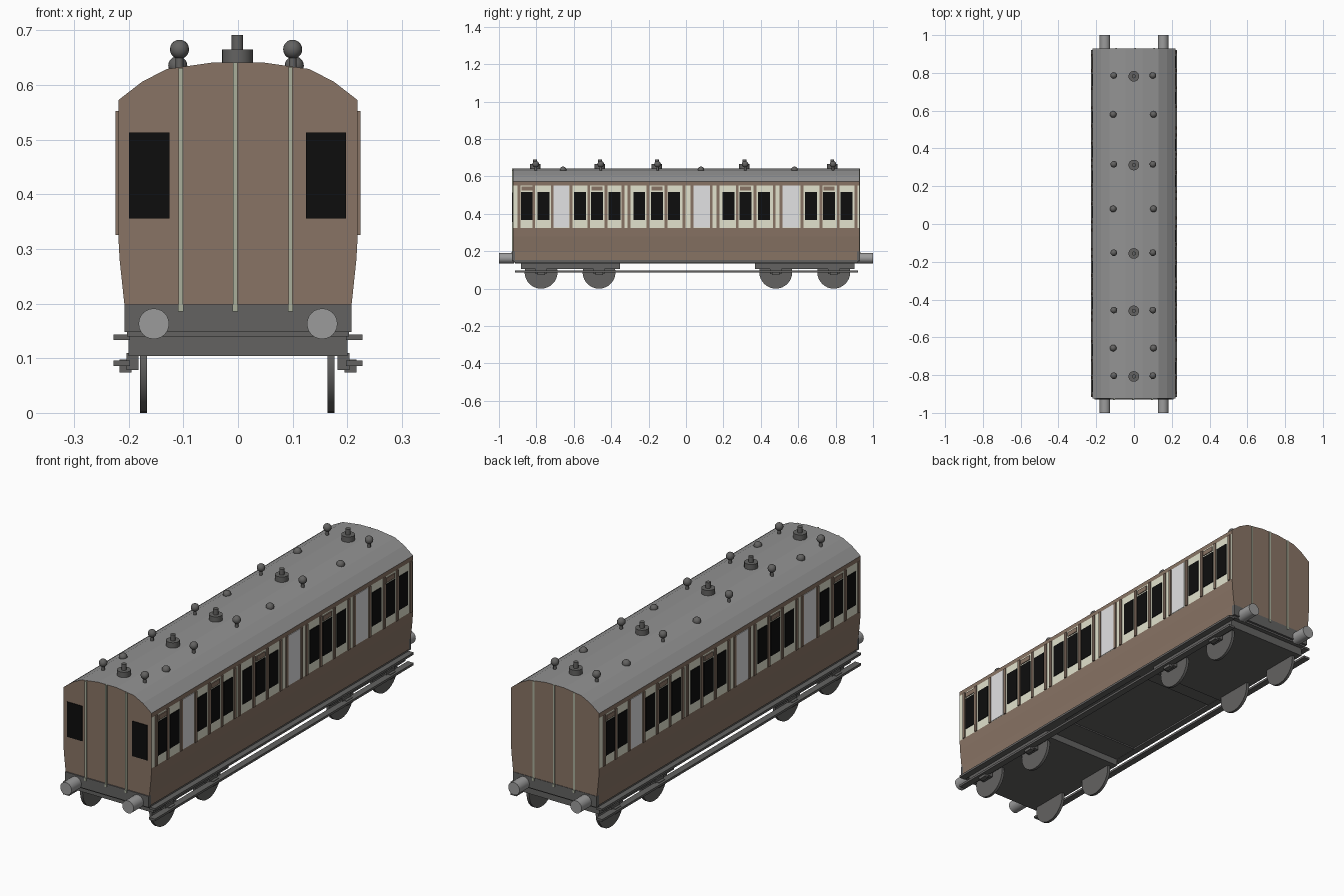
import bpy, bmesh, math
from mathutils import Matrix

if "Cube" in bpy.data.objects:
    bpy.data.objects.remove(bpy.data.objects["Cube"])


def mat(name, r, g, b):
    m = bpy.data.materials.new(name)
    m.diffuse_color = (r, g, b, 1)
    m.use_nodes = True
    m.node_tree.nodes["Principled BSDF"].inputs["Base Color"].default_value = m.diffuse_color
    return m


BROWN = mat("brown_paint", 0.25, 0.175, 0.13)
CREAM = mat("cream_paint", 0.76, 0.76, 0.61)
SILVER = mat("pale_grey_door", 0.76, 0.76, 0.77)
BLACK = mat("black_window", 0.004, 0.004, 0.004)
ROOF = mat("roof_grey", 0.29, 0.29, 0.29)
DARK = mat("dark_grey_metal", 0.125, 0.123, 0.12)
STEEL = mat("buffer_grey", 0.33, 0.33, 0.33)
TRIM = mat("green_grey_trim", 0.40, 0.43, 0.33)


def finish(name, bm, mats, smooth=False):
    bmesh.ops.recalc_face_normals(bm, faces=bm.faces)
    me = bpy.data.meshes.new(name)
    bm.to_mesh(me)
    bm.free()
    for m in mats:
        me.materials.append(m)
    ob = bpy.data.objects.new(name, me)
    bpy.context.collection.objects.link(ob)
    if smooth:
        bpy.context.view_layer.objects.active = ob
        ob.select_set(True)
        bpy.ops.object.shade_smooth_by_angle(angle=math.radians(40))
        ob.select_set(False)
    return ob


def add_box(bm, x0, x1, y0, y1, z0, z1):
    m = Matrix.Translation(((x0 + x1) / 2, (y0 + y1) / 2, (z0 + z1) / 2))
    m = m @ Matrix.Diagonal((abs(x1 - x0), abs(y1 - y0), abs(z1 - z0), 1))
    bmesh.ops.create_cube(bm, size=1, matrix=m)


def add_cyl(bm, c, r, d, axis="Z", n=24):
    rot = {"Z": Matrix(), "X": Matrix.Rotation(math.pi / 2, 4, "Y"),
           "Y": Matrix.Rotation(math.pi / 2, 4, "X")}[axis]
    bmesh.ops.create_cone(bm, cap_ends=True, segments=n, radius1=r, radius2=r,
                          depth=d, matrix=Matrix.Translation(c) @ rot)


def add_ball(bm, c, r):
    bmesh.ops.create_uvsphere(bm, u_segments=16, v_segments=10, radius=r,
                              matrix=Matrix.Translation(c))


def boxes(name, material, items, turned=False):
    """Boxes in one object; turned adds a copy rotated half a turn about z."""
    bm = bmesh.new()
    for b in items:
        add_box(bm, *b)
        if turned:
            add_box(bm, -b[1], -b[0], -b[3], -b[2], b[4], b[5])
    return finish(name, bm, [material])


# Coach body: cross-section swept along y, coloured by height and direction
half = [(0.207, 0.152), (0.208, 0.2), (0.2165, 0.28), (0.219, 0.325), (0.219, 0.552),
        (0.219, 0.572), (0.175, 0.606), (0.13, 0.629), (0.045, 0.641)]
ring = half + [(-x, z) for x, z in reversed(half)]
Y0, Y1 = -0.925, 0.928
bm = bmesh.new()
a = [bm.verts.new((x, Y0, z)) for x, z in ring]
b = [bm.verts.new((x, Y1, z)) for x, z in ring]
bm.faces.new(a)
bm.faces.new(b)
for i in range(len(ring)):
    j = (i + 1) % len(ring)
    bm.faces.new((a[i], a[j], b[j], b[i]))
bmesh.ops.recalc_face_normals(bm, faces=bm.faces)
for f in bm.faces:
    z = f.calc_center_median().z
    if abs(f.normal.y) > 0.5:
        f.material_index = 0
    elif z > 0.575:
        f.material_index = 2
    elif z < 0.16:
        f.material_index = 3
    elif 0.33 < z < 0.55:
        f.material_index = 1
finish("coach_body", bm, [BROWN, CREAM, ROOF, DARK])

# Side windows, doors and pillars (right side, repeated by a half turn)
S = 0.217
windows = [-0.85, -0.763, -0.567, -0.476, -0.383, -0.25, -0.155, -0.063,
           0.227, 0.318, 0.418, 0.668, 0.765, 0.857]
boxes("side_windows", BLACK,
      [(S, S + 0.005, y - 0.032, y + 0.032, 0.366, 0.517) for y in windows], True)
doors = [-0.67, 0.083, 0.561]
boxes("side_doors", SILVER,
      [(S, S + 0.004, y - 0.044, y + 0.044, 0.327, 0.551) for y in doors], True)
pillars = [-0.893, -0.813, -0.716, -0.615, -0.519, -0.428, -0.337, -0.305, -0.203,
           -0.107, -0.011, 0.032, 0.134, 0.171, 0.273, 0.369, 0.471, 0.508,
           0.62, 0.722, 0.813, 0.909]
boxes("side_pillars", BROWN,
      [(S, S + 0.007, y - 0.007, y + 0.007, 0.325, 0.552) for y in pillars], True)
boxes("window_vents", BROWN,
      [(S, S + 0.006, y - 0.03, y + 0.03, 0.524, 0.545)
       for y in (-0.85, -0.476, -0.155, 0.318, 0.765)], True)

# Ends: windows on the front only, strips and grey headstocks on both
boxes("front_windows", BLACK,
      [(x - 0.037, x + 0.037, Y0 - 0.003, Y0 + 0.002, 0.356, 0.513) for x in (-0.162, 0.161)])
strips = []
for x, top in ((-0.105, 0.631), (-0.005, 0.641), (0.096, 0.633)):
    strips += [(x - 0.004, x + 0.004, Y0 - 0.006, Y0 + 0.002, 0.19, top),
               (x - 0.005, x + 0.005, Y0 - 0.008, Y0 + 0.002, 0.185, 0.197)]
boxes("end_strips", TRIM, strips, True)
boxes("headstocks", DARK, [(-0.208, 0.208, Y0 - 0.005, Y0 + 0.01, 0.148, 0.198)], True)

# Buffers
bm = bmesh.new()
for x in (-0.154, 0.154):
    for s in (-1, 1):
        add_cyl(bm, (x, s * 0.96, 0.163), 0.028, 0.08, "Y")
finish("buffers", bm, [STEEL], True)

# Underframe, bogies with raised inner ends
boxes("underframe", DARK, [(-0.203, 0.203, -0.92, 0.92, 0.14, 0.154)])
boxes("bogie_frames", DARK, [
    (-0.2, 0.2, -0.883, -0.353, 0.104, 0.145), (-0.2, 0.2, 0.37, 0.9, 0.104, 0.145),
    (-0.2, 0.2, -0.36, -0.235, 0.134, 0.145), (-0.2, 0.2, 0.267, 0.38, 0.134, 0.145)])

# Wheels and axle boxes
axles = (-0.775, -0.465, 0.48, 0.79)
bm = bmesh.new()
for y in axles:
    for x in (-0.173, 0.17):
        add_cyl(bm, (x, y, 0.088), 0.088, 0.013, "X", 32)
finish("wheels", bm, [DARK], True)
boxes("axle_boxes", DARK,
      [b for y in axles for b in ((0.182, 0.204, y - 0.03, y + 0.03, 0.078, 0.11),
                                  (0.195, 0.217, y - 0.02, y + 0.02, 0.074, 0.098))] +
      [b for y in axles for b in ((-0.204, -0.182, y - 0.03, y + 0.03, 0.078, 0.11),
                                  (-0.217, -0.195, y - 0.02, y + 0.02, 0.074, 0.098))])

# Upper and lower footboards along each side
boxes("footboards", DARK, [
    (s * 0.198, s * 0.228, -0.915, 0.92, z, z + 0.01)
    for s in (-1, 1) for z in (0.133, 0.086)])

# Roof lamps along the centre line
rows = (0.782, 0.312, -0.156, -0.46, -0.807)
bm = bmesh.new()
for y in rows:
    add_cyl(bm, (-0.001, y, 0.65), 0.028, 0.03)
    add_cyl(bm, (-0.001, y, 0.677), 0.0105, 0.028, n=16)
finish("roof_lamps", bm, [DARK], True)

# Ball ventilators on stems, and low domes between them
bm = bmesh.new()
for x in (-0.107, 0.1):
    for y in rows:
        add_ball(bm, (x, y + 0.004, 0.665), 0.0175)
        add_cyl(bm, (x, y + 0.004, 0.645), 0.007, 0.03, n=12)
    for y in (0.58, 0.08, -0.657):
        add_ball(bm, (x * 1.03, y, 0.635), 0.0175)
finish("roof_ventilators", bm, [DARK], True)
